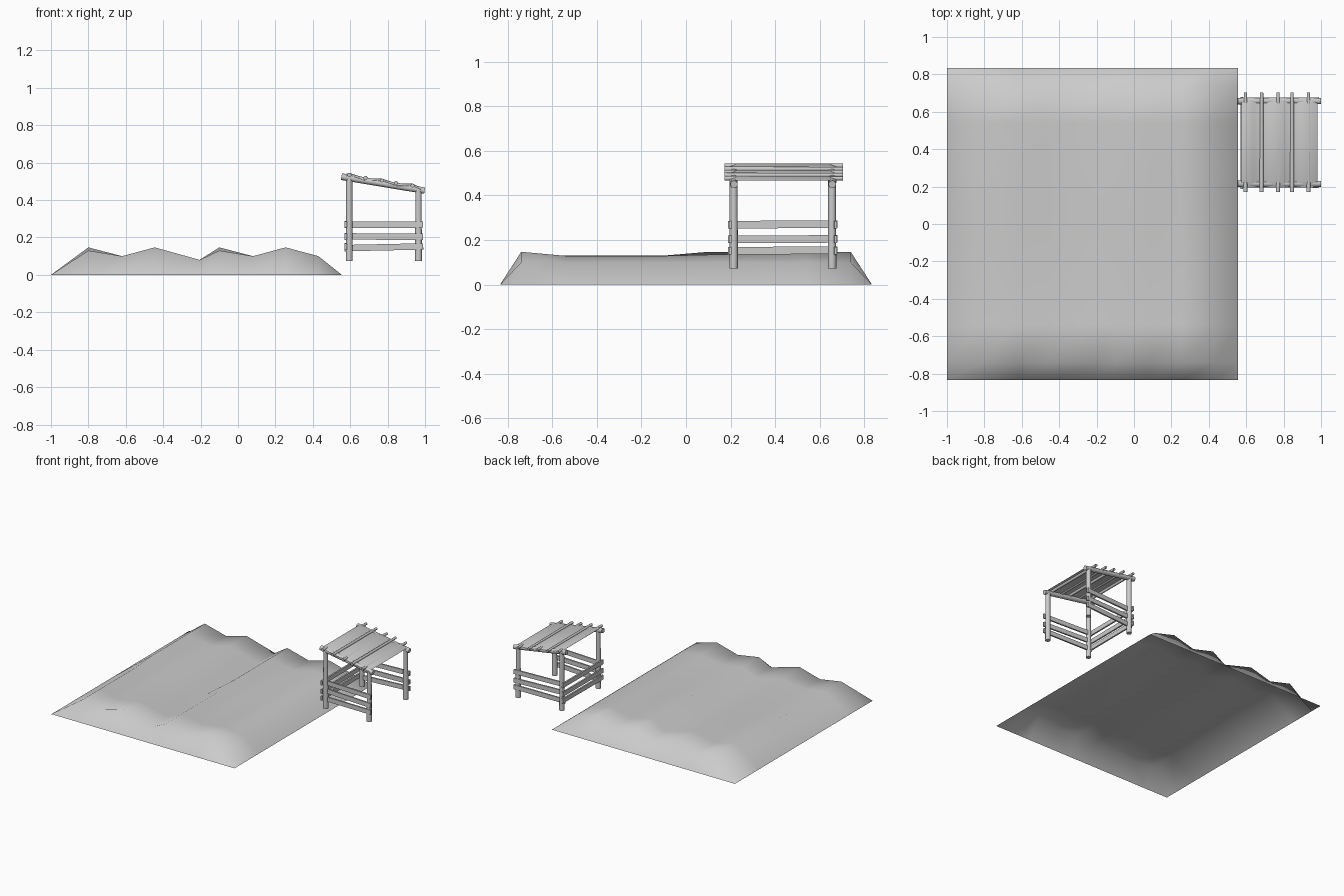
import bpy, bmesh, math
from mathutils import Vector, Matrix

if "Cube" in bpy.data.objects:
    bpy.data.objects.remove(bpy.data.objects["Cube"])


def finish(name, bm, smooth=None):
    bmesh.ops.recalc_face_normals(bm, faces=bm.faces)
    me = bpy.data.meshes.new(name)
    bm.to_mesh(me)
    bm.free()
    ob = bpy.data.objects.new(name, me)
    bpy.context.collection.objects.link(ob)
    if smooth:
        bpy.ops.object.select_all(action='DESELECT')
        ob.select_set(True)
        bpy.context.view_layer.objects.active = ob
        bpy.ops.object.shade_smooth_by_angle(angle=math.radians(smooth))
    return ob


def pole(name, a, b, r1, r2):
    a, b = Vector(a), Vector(b)
    bm = bmesh.new()
    rot = (b - a).to_track_quat('Z', 'Y').to_matrix().to_4x4()
    bmesh.ops.create_cone(bm, cap_ends=True, segments=10, radius1=r1, radius2=r2,
                          depth=(b - a).length,
                          matrix=Matrix.Translation((a + b) / 2) @ rot)
    return finish(name, bm, 50)


def plank(name, a, b, height=0.034, thick=0.012):
    a, b = Vector(a), Vector(b)
    d = b - a
    x = d.normalized()
    y = Vector((0, 0, 1)).cross(x).normalized()
    z = x.cross(y)
    m = Matrix((x, y, z)).transposed().to_4x4()
    bm = bmesh.new()
    bmesh.ops.create_cube(bm, size=1, matrix=Matrix.Translation((a + b) / 2) @ m
                          @ Matrix.Diagonal((d.length, thick, height, 1)))
    return finish(name, bm)


def sheet(name, xs, ys, point, smooth):
    bm = bmesh.new()
    grid = [[bm.verts.new(point(i, j)) for i in range(len(xs))] for j in range(len(ys))]
    for j in range(len(ys) - 1):
        for i in range(len(xs) - 1):
            bm.faces.new((grid[j][i], grid[j][i + 1], grid[j + 1][i + 1], grid[j + 1][i]))
    return finish(name, bm, smooth)


# Ploughed soil: open sheet with four ridges
xs = [-1, -0.8, -0.62, -0.445, -0.205, -0.1, 0.08, 0.255, 0.43, 0.555]
ys = [-0.835, -0.74, -0.54, -0.1, 0.1, 0.54, 0.74, 0.835]
base = [0, 1, 0.1, 2, 0.08, 1, 0.1, 2, 0.1, 0]
ridge = {1: [0, 0.13, 0.13, 0.13, 0.147, 0.147, 0.147, 0],
         2: [0, 0.147, 0.129, 0.129, 0.134, 0.145, 0.147, 0]}


def soil_point(i, j):
    z = base[i]
    if z in ridge and z:
        z = ridge[z][j]
    if j in (0, len(ys) - 1):
        z = 0
    return xs[i], ys[j], z


soil = sheet("field_soil", xs, ys, soil_point, 180)
if soil.data.polygons[0].normal.z < 0:
    soil.data.flip_normals()

# Corner posts
Y0, Y1 = 0.214, 0.656


def beam_z(x):
    return 0.525 - (x - 0.553) * 0.168


for y, side in ((Y0, "front"), (Y1, "back")):
    for x, end in ((0.595, "left"), (0.965, "right")):
        pole(f"{side}_{end}_post", (x, y, 0.073), (x, y, beam_z(x)), 0.019, 0.0175)
    # Sloping roof beams
    pole(f"{side}_roof_beam", (0.553, y + 0.001, beam_z(0.553)),
         (0.998, y + 0.001, beam_z(0.998)), 0.018, 0.017)

# Roof battens
bx = [0.596, 0.682, 0.77, 0.845, 0.933]
for k, x in enumerate(bx):
    z = beam_z(x) + 0.016
    pole(f"roof_batten_{k + 1}", (x, 0.172, z), (x, 0.704, z), 0.0105, 0.0095)

# Roof cloth woven over and under the battens
cx = [0.574, 0.596, 0.64, 0.682, 0.726, 0.77, 0.808, 0.845, 0.89, 0.933, 0.98]
lift = [0.018, 0.027, 0.02, 0.012, 0.02, 0.026, 0.02, 0.012, 0.02, 0.026, 0.014]
cy = [0.195, 0.228, 0.435, 0.642, 0.675]


def cloth_point(i, j):
    drop = 0.012 if j in (0, 4) else 0
    return cx[i], cy[j], beam_z(cx[i]) + lift[i] - drop


cloth = sheet("roof_cloth", cx, cy, cloth_point, 40)

# Wall slats on three sides; the +x side stays open
for k, (zl, zr) in enumerate(((0.143, 0.152), (0.206, 0.203), (0.268, 0.269))):
    plank(f"front_slat_{k + 1}", (0.57, Y0 + 0.006, zl), (0.99, Y0 - 0.016, zr))
    plank(f"back_slat_{k + 1}", (0.57, Y1 - 0.006, zl), (0.99, Y1 + 0.016, zr))
    plank(f"left_slat_{k + 1}", (0.576, 0.188, zr), (0.576, 0.68, zr + 0.002))
